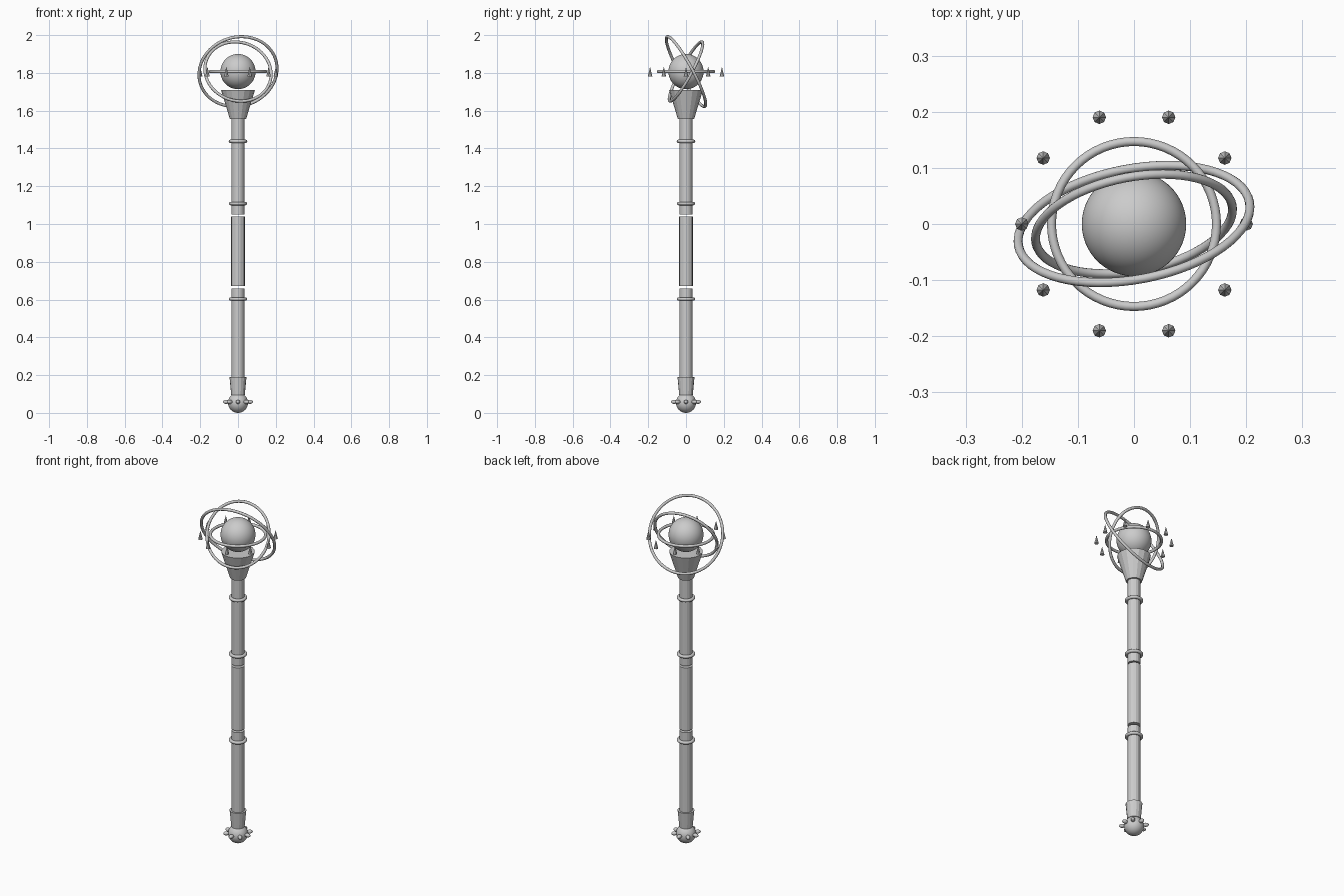
import bpy, math
from mathutils import Vector

if "Cube" in bpy.data.objects:
    bpy.data.objects.remove(bpy.data.objects["Cube"])

grey = bpy.data.materials.new("plain grey")
grey.diffuse_color = (0.6, 0.6, 0.6, 1)
grey.use_nodes = True
grey.node_tree.nodes["Principled BSDF"].inputs["Base Color"].default_value = grey.diffuse_color


def finish(name, smooth=False):
    o = bpy.context.object
    o.name = name
    o.data.materials.append(grey)
    if smooth:
        bpy.ops.object.shade_smooth_by_angle(angle=math.radians(40))
    return o


def frustum(name, z0, z1, r0, r1, sides=16, x=0, y=0):
    bpy.ops.mesh.primitive_cone_add(vertices=sides, radius1=r0, radius2=r1,
                                    depth=z1 - z0, location=(x, y, (z0 + z1) / 2))
    return finish(name)


def ball(name, loc, r, scale=(1, 1, 1), rz=0, seg=48):
    bpy.ops.mesh.primitive_uv_sphere_add(segments=seg, ring_count=seg // 2, radius=r,
                                         location=loc, rotation=(0, 0, rz))
    bpy.context.object.scale = scale
    return finish(name, True)


def ring(name, z, major, minor, normal=(0, 0, 1)):
    bpy.ops.mesh.primitive_torus_add(major_radius=major, minor_radius=minor,
                                     major_segments=64, minor_segments=12,
                                     location=(0, 0, z))
    o = finish(name, True)
    o.rotation_euler = Vector(normal).to_track_quat('Z', 'Y').to_euler()
    return o


# pommel with radial studs and collar
ball("pommel", (0, 0, 0.053), 0.053)
for i in range(8):
    a = i * math.tau / 8
    ball(f"pommel_stud_{i}", (0.062 * math.cos(a), 0.062 * math.sin(a), 0.058),
         0.012, (1.5, 1, 0.9), a, 12)
frustum("pommel_collar", 0.095, 0.19, 0.036, 0.045)

# shaft in three pieces with thin gaps, and raised bands
frustum("lower_shaft", 0.18, 0.659, 0.034, 0.034)
frustum("grip", 0.671, 1.04, 0.036, 0.036)
frustum("upper_shaft", 1.05, 1.56, 0.034, 0.034)
for i, z in enumerate((0.603, 1.108, 1.438)):
    ring(f"shaft_band_{i}", z, 0.04, 0.009)

# flared head cup and orb
HZ = 1.807
frustum("head_cup", 1.556, 1.71, 0.043, 0.09)
ball("orb", (0, 0, HZ), 0.093, seg=64)

# three orbiting rings
ring("inner_ring", HZ, 0.147, 0.008)
ring("middle_ring", HZ, 0.178, 0.008, (0.165, -0.866, 0.47))
ring("outer_ring", HZ, 0.2095, 0.008, (-0.165, 0.866, 0.47))

# circle of floating spikes
for i in range(10):
    a = i * math.tau / 10
    frustum(f"spike_{i}", 1.782, 1.832, 0.012, 0, 8, 0.2 * math.cos(a), 0.2 * math.sin(a))
